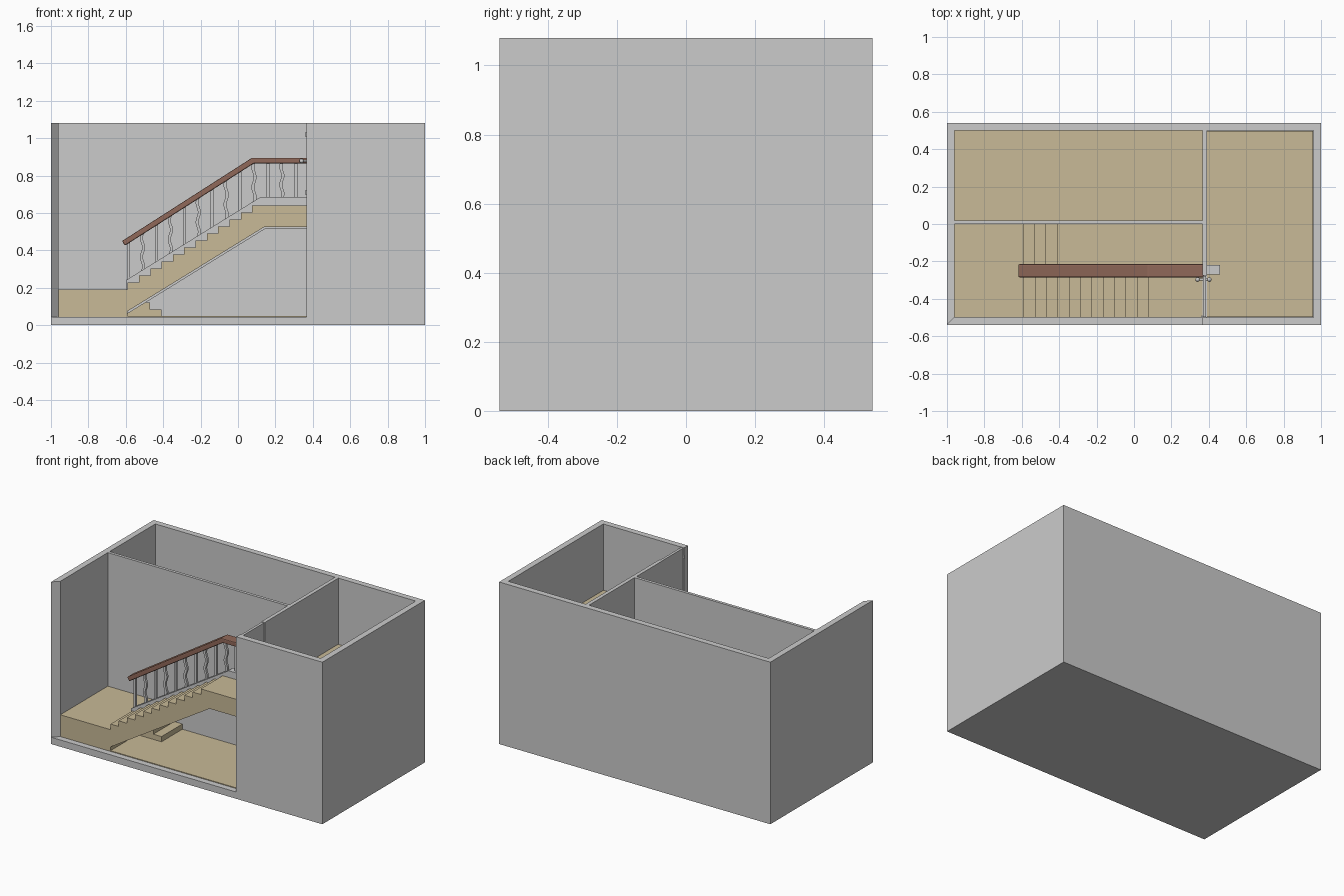
import bpy, bmesh, math
from mathutils import Vector

if "Cube" in bpy.data.objects:
    bpy.data.objects.remove(bpy.data.objects["Cube"])


def material(name, rgb):
    m = bpy.data.materials.new(name)
    m.diffuse_color = (*rgb, 1)
    m.use_nodes = True
    m.node_tree.nodes["Principled BSDF"].inputs["Base Color"].default_value = m.diffuse_color
    return m


TAN = material("tan_floor", (0.58, 0.49, 0.31))
WOOD = material("brown_wood", (0.28, 0.14, 0.10))


def prism(name, pts, axis, lo, hi, mat=None):
    """Extrude a 2D profile along an axis: 'z' uses (x,y), 'y' uses (x,z), 'x' uses (y,z)."""
    place = {"z": lambda a, b, c: (a, b, c),
             "y": lambda a, b, c: (a, c, b),
             "x": lambda a, b, c: (c, a, b)}[axis]
    bm = bmesh.new()
    face = bm.faces.new([bm.verts.new(place(a, b, lo)) for a, b in pts])
    ext = bmesh.ops.extrude_face_region(bm, geom=[face])
    verts = [g for g in ext["geom"] if isinstance(g, bmesh.types.BMVert)]
    bmesh.ops.translate(bm, verts=verts, vec=Vector(place(0, 0, hi - lo)))
    bmesh.ops.recalc_face_normals(bm, faces=bm.faces)
    mesh = bpy.data.meshes.new(name)
    bm.to_mesh(mesh)
    bm.free()
    ob = bpy.data.objects.new(name, mesh)
    bpy.context.collection.objects.link(ob)
    if mat:
        mesh.materials.append(mat)
    return ob


def box(name, x0, x1, y0, y1, z0, z1, mat=None):
    return prism(name, [(x0, y0), (x1, y0), (x1, y1), (x0, y1)], "z", z0, z1, mat)


def apply_modifier(ob, mod):
    bpy.context.view_layer.objects.active = ob
    bpy.ops.object.modifier_apply(modifier=mod.name)


# outer shell: solid block hollowed out, open at the front left with a mitred wall end
shell = box("outer_walls", -1, 1, -0.54, 0.54, 0, 1.08)
cutter = prism("shell_cutter", [(-0.96, 0.5), (0.96, 0.5), (0.96, -0.5), (0.365, -0.5),
                                (0.365, -0.6), (-1.06, -0.6), (-0.96, -0.5)], "z", 0.045, 1.2)
cutter.hide_render = True
mod = shell.modifiers.new("hollow", "BOOLEAN")
mod.operation, mod.solver, mod.object = "DIFFERENCE", "EXACT", cutter
apply_modifier(shell, mod)
bpy.data.objects.remove(cutter)

# inner walls; the cross wall has a doorway above the top landing
box("back_partition", -0.96, 0.365, 0.0, 0.02, 0.045, 1.08)
prism("cross_wall", [(-0.5, 0.045), (0.5, 0.045), (0.5, 1.08), (-0.275, 1.08),
                     (-0.275, 0.64), (-0.5, 0.64)], "x", 0.365, 0.39)

# floors
box("stair_hall_floor", -0.96, 0.365, -0.5, 0.0, 0.042, 0.05, TAN)
box("back_room_floor", -0.96, 0.365, 0.02, 0.5, 0.042, 0.05, TAN)
box("upper_room_floor", 0.39, 0.957, -0.497, 0.497, 0.52, 0.64, TAN)

# upper flight with half landing at the bottom and top landing at the end
RUN, STEPS = 0.0605, 12
RISE = 0.45 / STEPS
profile = [(-0.59, 0.19)]
for i in range(STEPS):
    x, z = -0.59 + i * RUN, 0.19 + (i + 1) * RISE
    profile += [(x, z), (x + RUN, z)]
profile[-1] = (0.365, 0.64)
profile += [(0.365, 0.525), (0.14, 0.525), (-0.59, 0.075)]
prism("upper_flight", profile, "y", -0.5, -0.265, TAN)
box("half_landing", -0.96, -0.59, -0.5, 0.0, 0.05, 0.19, TAN)

# lower flight, behind the upper one
profile = [(-0.59, 0.05)]
for i in range(3):
    x, z = -0.59 + i * 0.06, 0.155 - i * 0.035
    profile += [(x, z), (x + 0.06, z)]
profile.append((-0.41, 0.05))
prism("lower_flight", profile, "y", -0.22, 0.0, TAN)

# stringer plate under the railing, running through the cross wall
prism("stringer", [(-0.6, 0.19), (-0.6, 0.24), (0.12, 0.685), (0.46, 0.685), (0.46, 0.515),
                   (0.145, 0.515), (-0.59, 0.062), (-0.59, 0.19)], "y", -0.27, -0.22)

# handrail
rail = prism("handrail", [(-0.62, 0.45), (0.075, 0.895), (0.375, 0.895), (0.375, 0.865),
                          (0.085, 0.865), (-0.605, 0.425)], "y", -0.285, -0.215, WOOD)
mod = rail.modifiers.new("soft_edges", "BEVEL")
mod.width, mod.segments = 0.006, 2
apply_modifier(rail, mod)


def stringer_top(x):
    return min(0.685, 0.24 + (x + 0.6) * 0.618)


def rail_bottom(x):
    return min(0.865, 0.425 + (x + 0.605) * 0.638)


# balusters: straight and wavy bars in turn
COUNT, HALF = 13, 0.008
for i in range(COUNT):
    x = -0.585 + i * 0.0745
    z0, z1 = stringer_top(x) - 0.006, rail_bottom(x) + 0.006
    if i % 2 == 0:
        box("straight_baluster", x - HALF, x + HALF, -0.253, -0.237, z0, z1)
        continue
    n = 20
    mid = [(x + 0.006 * math.sin(4 * math.pi * k / n), z0 + (z1 - z0) * k / n) for k in range(n + 1)]
    outline = [(a - HALF, b) for a, b in mid] + [(a + HALF, b) for a, b in reversed(mid)]
    prism("wavy_baluster", outline, "y", -0.253, -0.237)

# door leaf with hinges
box("door", 0.369, 0.386, -0.498, -0.278, 0.645, 1.078)
for z in (0.71, 1.02):
    bpy.ops.mesh.primitive_cylinder_add(vertices=12, radius=0.005, depth=0.02,
                                        location=(0.363, -0.494, z))
    bpy.context.object.name = "door_hinge"

# door handle: spindle through the leaf with a knob on each side
bpy.ops.mesh.primitive_cylinder_add(vertices=12, radius=0.005, depth=0.06,
                                    location=(0.3725, -0.297, 0.878), rotation=(0, math.pi / 2, 0))
bpy.context.object.name = "handle_spindle"
for x in (0.34, 0.403):
    bpy.ops.mesh.primitive_uv_sphere_add(segments=16, ring_count=10, radius=0.012,
                                         location=(x, -0.297, 0.878))
    bpy.context.object.name = "door_knob"
    bpy.ops.object.shade_smooth()
